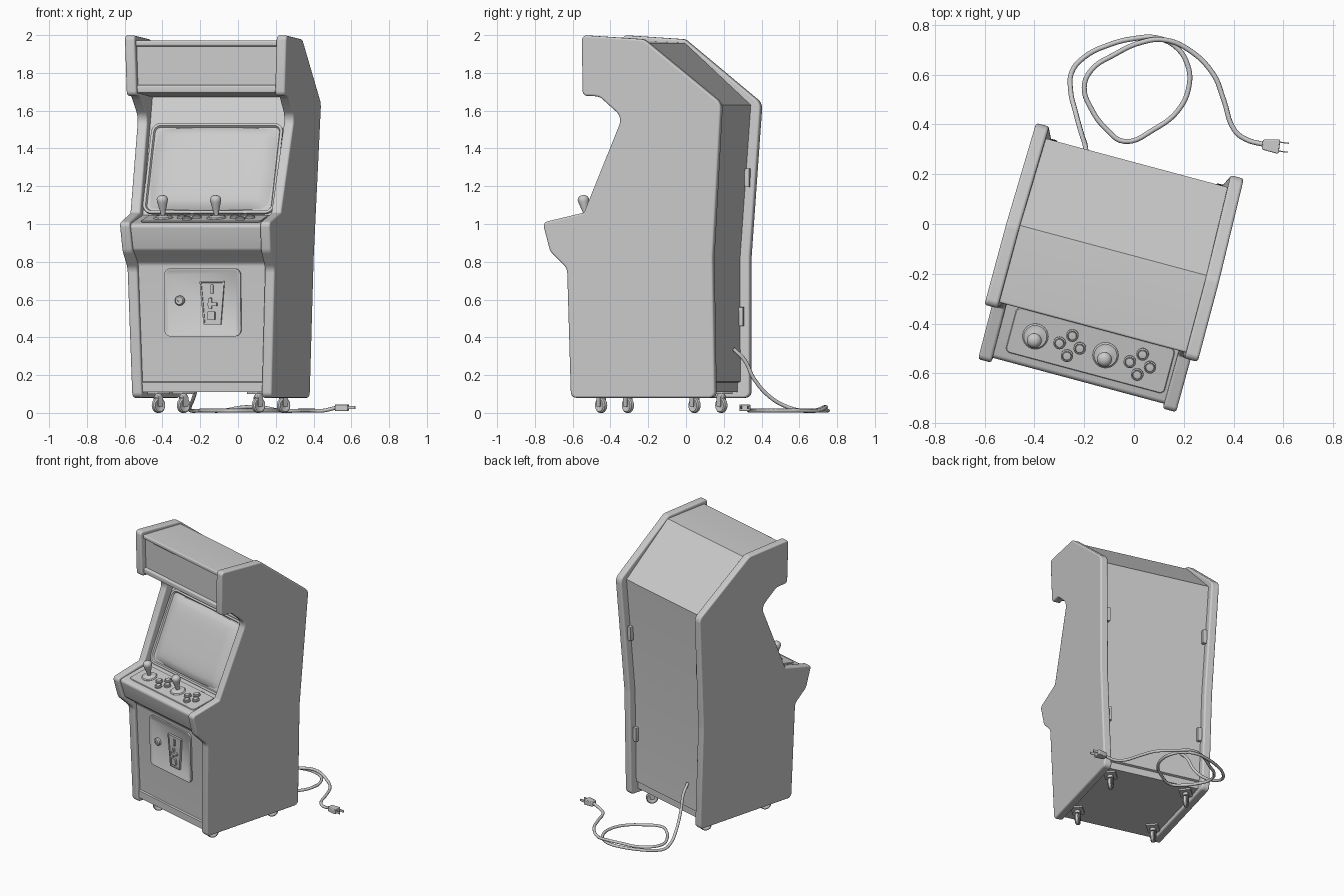
import bpy, bmesh, math
from mathutils import Matrix, Vector

cube = bpy.data.objects.get("Cube")
if cube:
    bpy.data.objects.remove(cube, do_unlink=True)

mat = bpy.data.materials.new("plain_grey")
mat.use_nodes = True
GREY = (0.6, 0.6, 0.6, 1)
mat.diffuse_color = GREY
mat.node_tree.nodes["Principled BSDF"].inputs["Base Color"].default_value = GREY

# The cabinet stands turned on the floor; its parts are built in its own frame
CABINET = Matrix.Rotation(math.radians(-15), 4, 'Z') @ Matrix.Translation((-0.053, 0, 0))


def half(z):
    """Outer half width, flaring towards the top."""
    return 0.38 + 0.032 * z


def at(x, y, z, tilt=0, turn=0):
    return (Matrix.Translation((x, y, z)) @ Matrix.Rotation(math.radians(turn), 4, 'Z')
            @ Matrix.Rotation(math.radians(tilt), 4, 'X'))


def finish(name, bm, matrix=None, bevel=0, segs=3, limit=60):
    bmesh.ops.recalc_face_normals(bm, faces=bm.faces)
    me = bpy.data.meshes.new(name)
    bm.to_mesh(me)
    bm.free()
    me.materials.append(mat)
    ob = bpy.data.objects.new(name, me)
    bpy.context.collection.objects.link(ob)
    ob.matrix_world = CABINET @ matrix if matrix else CABINET
    if bevel:
        mod = ob.modifiers.new("Bevel", 'BEVEL')
        mod.width, mod.segments = bevel, segs
        mod.limit_method, mod.angle_limit = 'ANGLE', math.radians(limit)
    bpy.ops.object.select_all(action='DESELECT')
    ob.select_set(True)
    bpy.context.view_layer.objects.active = ob
    bpy.ops.object.shade_smooth_by_angle(angle=math.radians(35))
    return ob


def fillet(pts, steps=5):
    """Round each corner (a, b, radius) of a closed outline."""
    out = []
    for i, (a, b, r) in enumerate(pts):
        p = Vector((a, b))
        d1 = (Vector(pts[i - 1][:2]) - p).normalized()
        d2 = (Vector(pts[(i + 1) % len(pts)][:2]) - p).normalized()
        if r == 0:
            out.append(p)
            continue
        ang = d1.angle(d2)
        t = r / math.tan(ang / 2)
        s, e = p + d1 * t, p + d2 * t
        c = p + (d1 + d2).normalized() * (r / math.sin(ang / 2))
        for k in range(steps + 1):
            m = s.lerp(e, k / steps) - c
            out.append(c + m.normalized() * r)
    return out


def loft(name, outline, left, right, **kw):
    """Span a (y, z) outline between two x positions given as functions of z."""
    bm = bmesh.new()
    rings = [[bm.verts.new((f(z), y, z)) for y, z in outline] for f in (left, right)]
    bm.faces.new(rings[0])
    bm.faces.new(rings[1])
    n = len(outline)
    for i in range(n):
        j = (i + 1) % n
        bm.faces.new((rings[0][i], rings[0][j], rings[1][j], rings[1][i]))
    return finish(name, bm, **kw)


def plate(name, w, h, depth, r, matrix, taper=0, rim=0, sink=0, **kw):
    """Rounded plate in local xy, rising along z, with an optional sunken middle."""
    b = w / 2 - taper
    pts = fillet([(-b, -h / 2, r), (b, -h / 2, r), (w / 2, h / 2, r), (-w / 2, h / 2, r)])
    bm = bmesh.new()
    face = bm.faces.new([bm.verts.new((p.x, p.y, 0)) for p in pts])
    ext = bmesh.ops.extrude_face_region(bm, geom=[face])["geom"]
    bmesh.ops.translate(bm, vec=(0, 0, depth), verts=[v for v in ext if isinstance(v, bmesh.types.BMVert)])
    if rim:
        top = [f for f in ext if isinstance(f, bmesh.types.BMFace)]
        bmesh.ops.recalc_face_normals(bm, faces=bm.faces)
        bmesh.ops.inset_region(bm, faces=top, thickness=rim)
        bmesh.ops.inset_region(bm, faces=top, thickness=0.006, depth=-sink)
    return finish(name, bm, matrix, **kw)


def lathe(name, profile, matrix, segs=24):
    """Turn a (radius, height) profile about local z."""
    bm = bmesh.new()
    vs = [bm.verts.new((r, 0, h)) for r, h in profile]
    es = [bm.edges.new(p) for p in zip(vs, vs[1:])]
    bmesh.ops.spin(bm, geom=vs + es, axis=(0, 0, 1), cent=(0, 0, 0), angle=math.tau,
                   steps=segs, use_merge=True)
    bmesh.ops.remove_doubles(bm, verts=bm.verts, dist=1e-5)
    return finish(name, bm, matrix)


# Side panels with rounded trim
side = fillet([(-.545, .08, .03), (-.56, .765, .06), (-.652, .855, .06), (-.692, 1.008, .025),
               (-.465, 1.06, .01), (-.25, 1.565, .06), (-.375, 1.675, .06), (-.467, 1.68, .025),
               (-.469, 2.0, .025), (-.13, 1.978, .05), (.292, 1.64, .06), (.239, .82, .2),
               (.245, .08, .03)])
for name, s in (("right_side_panel", -1), ("left_side_panel", 1)):
    loft(name, side, lambda z: s * half(z), lambda z: s * (half(z) - .055), bevel=.018)

# Cabinet body between the panels
body = fillet([(-.53, .11, 0), (-.53, .16, 0), (-.52, .165, 0), (-.535, .79, .03), (-.63, .865, .03),
               (-.672, 1.0, .02), (-.41, 1.047, 0), (-.14, 1.672, 0), (-.445, 1.695, .008),
               (-.445, 1.73, .008), (-.428, 1.735, 0), (-.428, 1.94, 0), (-.445, 1.945, .008),
               (-.445, 1.972, .008), (-.124, 1.958, 0), (.24, 1.63, 0), (.188, .82, 0),
               (.195, .165, 0), (.18, .16, 0), (.18, .11, 0)], 4)
loft("cabinet_body", body, lambda z: .04 - half(z), lambda z: half(z) - .04)

# Monitor frame and bulging screen
tilt = at(0, -.305, 1.29, 66.5)
plate("screen_frame", .72, .52, .016, .05, tilt, rim=.014, sink=.012)
bm = bmesh.new()
bmesh.ops.create_grid(bm, x_segments=20, y_segments=20, size=1)
for v in bm.verts:
    a, b = v.co.x, v.co.y
    k, m = math.sqrt(1 - .1 * b * b), math.sqrt(1 - .1 * a * a)
    v.co = (a * k * .335, b * m * .24, .004 + .034 * ((1 - a ** 4) * (1 - b ** 4)) ** .5)
finish("screen", bm, tilt)

# Control deck, joysticks and buttons
SLOPE = 10.2


def on_deck(x, y):
    return at(x, y, 1.0 + (y + .672) * .18, SLOPE)


plate("control_plate", .66, .19, .008, .02, on_deck(.015, -.535), bevel=.003, segs=1)
stick = [(0, .13), (.012, .129), (.024, .122), (.03, .11), (.028, .095), (.018, .055), (.012, .03), (.011, 0)]
base = [(.052, 0), (.052, .01), (.046, .016), (.03, .016), (.02, .022), (0, .024)]
for tag, x in (("right", -.213), ("left", .079)):
    lathe(tag + "_joystick_base", base, on_deck(x, -.537))
    lathe(tag + "_joystick", stick, on_deck(x, -.537))
    for i in range(4):
        a = i * math.pi / 2
        lathe(f"{tag}_button_{i + 1}",
              [(.025, 0), (.025, .017), (.02, .02), (.018, .016), (.016, .023), (0, .025)],
              on_deck(x + .143 + .042 * math.cos(a), -.537 + .042 * math.sin(a)))

# Coin door with lock and slot plate


def on_front(x, z):
    return at(x, -.52 - (z - .165) * .024, z, 91.4)


plate("coin_door_frame", .42, .36, .012, .035, on_front(.003, .585), rim=.01, sink=.004)
lathe("door_lock", [(.026, 0), (.026, .02), (.02, .028), (.008, .028), (.008, .024), (0, .024)],
      on_front(-.12, .595))
plate("coin_plate", .135, .23, .022, .004, on_front(.058, .583), taper=.02, rim=.008, sink=.005)
for name, w, h, d, x, z in (("coin_slot", .014, .05, .026, .058, .655),
                            ("return_lever", .05, .018, .034, .062, .575),
                            ("return_lever_stem", .016, .06, .03, .05, .58),
                            ("return_cup", .04, .045, .03, .055, .515)):
    plate(name, w, h, d, .004, on_front(x, z))

# Back panel hinges
for z in (1.245, .51):
    for tag, s in (("right", -1), ("left", 1)):
        y = .188 + max(0, z - .82) * .064
        plate(f"{tag}_hinge", .03, .1, .025, .003, at(s * (half(z) - .068), y, z, -90))

# Casters
for row, y in (("front", -.406), ("back", .106)):
    for tag, s in (("right", -1), ("left", 1)):
        x, n = s * .274, f"{row}_{tag}_caster"
        turn = 55
        plate(n + "_mount", .1, .08, .012, .008, at(x, y, .099, 0, turn))
        lathe(n + "_stem", [(.02, 0), (.02, .025)], at(x, y, .08), 12)
        lathe(n + "_wheel", [(0, -.01), (.02, -.01), (.026, -.014), (.034, -.014), (.04, -.008),
                             (.04, .008), (.034, .014), (.026, .014), (.02, .01), (0, .01)],
              at(x, y, .04, 90, turn))
        for k in (-1, 1):
            off = Matrix.Rotation(math.radians(turn), 3, 'Z') @ Vector((0, k * .018 + .002, 0))
            plate(n + "_fork", .032, .06, .004, .008, at(x + off.x, y + off.y, .062, 90, turn))
        plate(n + "_fork_top", .034, .042, .008, .005, at(x, y, .083, 0, turn))

# Power cord lying in a loop on the floor
path = [(-.19, .25, .34), (-.195, .31, .28), (-.21, .36, .18), (-.235, .45, .08), (-.255, .54, .03),
        (-.25, .61), (-.2, .67), (-.1, .72), (0, .745), (.09, .748), (.17, .71), (.215, .64),
        (.222, .56), (.18, .46), (.08, .38), (-.04, .332), (-.11, .38), (-.17, .46), (-.2, .55),
        (-.17, .62), (-.08, .68), (.03, .73, .03), (.12, .74, .03), (.22, .7), (.32, .6), (.36, .5),
        (.405, .375), (.45, .34), (.52, .32, .028)]
cu = bpy.data.curves.new("power_cord", 'CURVE')
cu.dimensions, cu.bevel_depth, cu.bevel_resolution, cu.resolution_u = '3D', .01, 2, 5
sp = cu.splines.new('BEZIER')
sp.bezier_points.add(len(path) - 1)
for bp, p in zip(sp.bezier_points, path):
    bp.co = p if len(p) == 3 else (*p, .012)
    bp.handle_left_type = bp.handle_right_type = 'AUTO'
cu.materials.append(mat)
bpy.context.collection.objects.link(bpy.data.objects.new("power_cord", cu))

# Plug and prongs, placed in floor coordinates
plug = CABINET.inverted() @ at(.55, .315, .01, 0, -97)
plate("plug", .06, .07, .035, .008, plug, taper=.01, bevel=.004, segs=2)
for x in (-.018, .018):
    plate("plug_prong", .005, .045, .016, 0, plug @ at(x, .048, .01))
